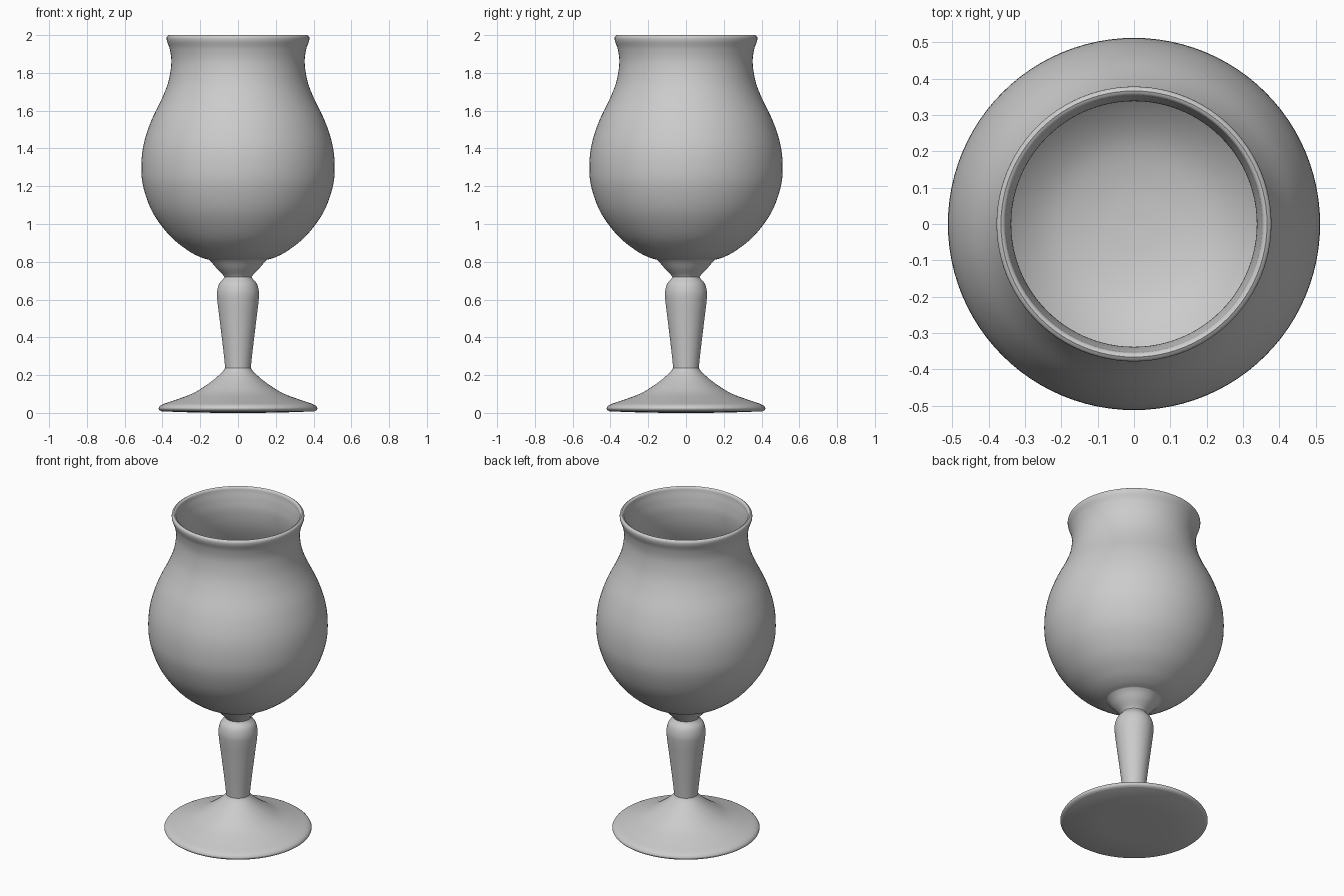
import bpy, bmesh, math

if "Cube" in bpy.data.objects:
    bpy.data.objects.remove(bpy.data.objects["Cube"])

SEGMENTS = 96


def smooth_profile(points, steps=5):
    """Catmull-Rom curve through (radius, height) points."""
    out = []
    for i in range(len(points) - 1):
        p0, p1 = points[max(i - 1, 0)], points[i]
        p2, p3 = points[i + 1], points[min(i + 2, len(points) - 1)]
        for s in range(steps):
            t = s / steps
            out.append(tuple(
                0.5 * (2 * b + (c - a) * t + (2 * a - 5 * b + 4 * c - d) * t ** 2
                       + (3 * b - a - 3 * c + d) * t ** 3)
                for a, b, c, d in zip(p0, p1, p2, p3)))
    return out + [points[-1]]


def revolve(name, profile):
    """Spin a profile round z; points on the axis become a single vertex."""
    bm = bmesh.new()
    rings = []
    for r, z in profile:
        if r < 1e-4:
            rings.append([bm.verts.new((0, 0, z))] * SEGMENTS)
        else:
            rings.append([bm.verts.new((r * math.cos(k * math.tau / SEGMENTS),
                                        r * math.sin(k * math.tau / SEGMENTS), z))
                          for k in range(SEGMENTS)])
    for low, high in zip(rings, rings[1:]):
        for k in range(SEGMENTS):
            n = (k + 1) % SEGMENTS
            bm.faces.new(dict.fromkeys((low[k], low[n], high[n], high[k])))
    mesh = bpy.data.meshes.new(name)
    bm.to_mesh(mesh)
    bm.free()
    obj = bpy.data.objects.new(name, mesh)
    bpy.context.collection.objects.link(obj)
    bpy.ops.object.select_all(action='DESELECT')
    obj.select_set(True)
    bpy.context.view_layer.objects.active = obj
    bpy.ops.object.shade_smooth_by_angle(angle=math.radians(40))
    return obj


# Foot: flat underside, rounded edge, flared top
foot_top = [(0.405, 0.008), (0.417, 0.016), (0.419, 0.028), (0.40, 0.045), (0.33, 0.069),
            (0.23, 0.108), (0.14, 0.167), (0.085, 0.215), (0.068, 0.237)]
revolve("foot", [(0, 0), (0.2, 0.001)] + smooth_profile(foot_top))

# Stem: tapered baluster with a pinched neck
stem = [(0.068, 0.237), (0.071, 0.27), (0.081, 0.36), (0.098, 0.50), (0.109, 0.59),
        (0.111, 0.64), (0.10, 0.683), (0.078, 0.71), (0.072, 0.72)]
revolve("stem", smooth_profile(stem))

# Bowl: collar, outer wall, rolled lip, inner wall
collar = [(0.072, 0.72), (0.082, 0.733), (0.112, 0.764), (0.138, 0.795), (0.155, 0.811)]
outer = [(0.155, 0.811), (0.20, 0.825), (0.265, 0.86), (0.36, 0.937), (0.45, 1.058),
         (0.50, 1.19), (0.512, 1.30), (0.50, 1.42), (0.46, 1.545), (0.40, 1.67),
         (0.367, 1.76), (0.353, 1.855), (0.361, 1.925), (0.376, 1.968),
         (0.377, 1.99), (0.366, 2.0)]
inner = [(0.366, 2.0), (0.355, 1.992), (0.351, 1.97), (0.343, 1.925), (0.338, 1.855),
         (0.351, 1.76), (0.384, 1.665), (0.444, 1.54), (0.484, 1.42), (0.496, 1.30),
         (0.484, 1.193), (0.436, 1.067), (0.348, 0.95), (0.24, 0.868),
         (0.12, 0.833), (0, 0.825)]
revolve("bowl", smooth_profile(collar)[:-1] + smooth_profile(outer)[:-1]
        + smooth_profile(inner))
